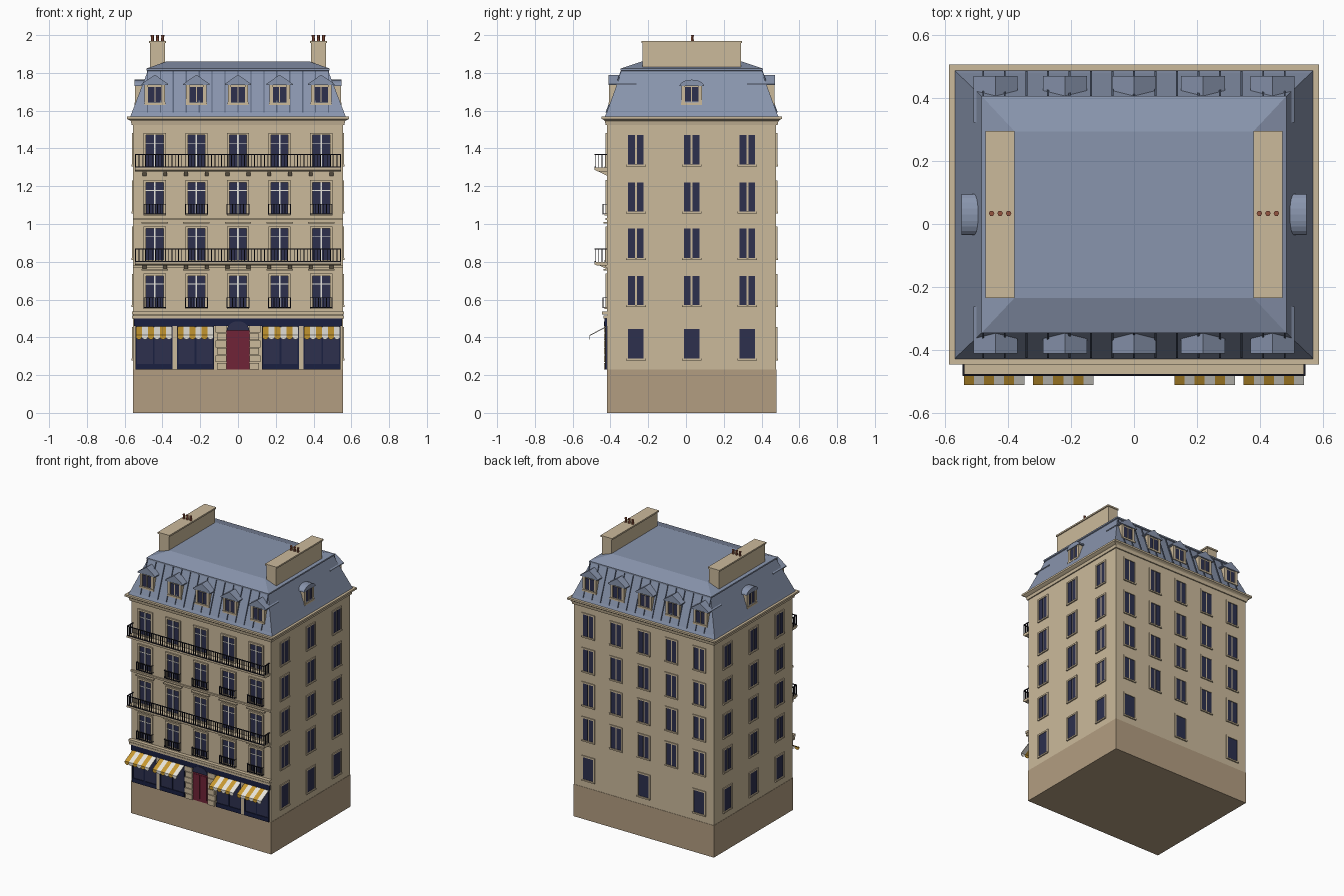
import bpy, bmesh, math
from mathutils import Vector, Matrix

if "Cube" in bpy.data.objects:
    bpy.data.objects.remove(bpy.data.objects["Cube"])

HX, HY, CY = 0.555, 0.4475, 0.03          # wall half sizes and y centre
COLS = [-0.44, -0.22, 0, 0.22, 0.44]
FLOORS = [0.57, 0.82, 1.065, 1.315]

STONE, BASE = (0.6, 0.49, 0.33), (0.45, 0.34, 0.22)
SLATE, SEAM = (0.25, 0.30, 0.42), (0.10, 0.13, 0.20)
GLASS, NAVY = (0.026, 0.03, 0.076), (0.01, 0.014, 0.053)
IRON, WINE = (0.01, 0.01, 0.018), (0.16, 0.017, 0.038)
GOLD, WHITE, CLAY = (0.58, 0.32, 0.03), (0.8, 0.78, 0.72), (0.3, 0.09, 0.05)

# facade frames: local (u along wall, d outward, z) -> world
def frame(ux, dx, ox, uy, dy, oy):
    return Matrix(((ux, dx, 0, ox), (uy, dy, 0, oy), (0, 0, 1, 0), (0, 0, 0, 1)))

FRONT = frame(1, 0, 0, 0, -1, CY - HY)
BACK = frame(-1, 0, 0, 0, 1, CY + HY)
RIGHT = frame(0, 1, HX, 1, 0, CY)
LEFT = frame(0, -1, -HX, -1, 0, CY)
MID = Matrix.Translation((0, CY, 0))

parts = {}

def get(name, color):
    if name not in parts:
        parts[name] = (bmesh.new(), color)
    return parts[name][0]

def loft(name, color, rings, M=MID):
    bm = get(name, color)
    vs = [[bm.verts.new(M @ Vector(p)) for p in r] for r in rings]
    n = len(vs[0])
    bm.faces.new(vs[0])
    bm.faces.new(vs[-1])
    for a, b in zip(vs, vs[1:]):
        for i in range(n):
            j = (i + 1) % n
            bm.faces.new((a[i], a[j], b[j], b[i]))

def box(name, color, M, u0, u1, d0, d1, z0, z1):
    r = [(u0, d0), (u1, d0), (u1, d1), (u0, d1)]
    loft(name, color, [[(u, d, z) for u, d in r] for z in (z0, z1)], M)

def front_prism(name, color, M, uz, d0, d1):
    loft(name, color, [[(u, d, z) for u, z in uz] for d in (d0, d1)], M)

def side_prism(name, color, M, dz, u0, u1):
    loft(name, color, [[(u, d, z) for d, z in dz] for u in (u0, u1)], M)

def rect(hx, hy, z):
    return [(-hx, -hy, z), (hx, -hy, z), (hx, hy, z), (-hx, hy, z)]

def arc(u, z, ru, rz, a0, a1, n=8):
    return [(u + ru * math.cos(a0 + (a1 - a0) * i / n), z + rz * math.sin(a0 + (a1 - a0) * i / n)) for i in range(n + 1)]

def surround(M, u, w, z0, z1, t, d):
    for s in (-1, 1):
        box("window_surrounds", STONE, M, u + s * w, u + s * (w + t), 0, d, z0, z1)
    box("window_surrounds", STONE, M, u - w - t, u + w + t, 0, d, z1, z1 + t)
    box("window_sills", STONE, M, u - w - t, u + w + t, 0, d + 0.003, z0 - 0.01, z0)

def railing(u0, u1, d, z0, z1, step):
    for z in (z0 + 0.006, z1):
        box("railings", IRON, FRONT, u0, u1, d - 0.003, d + 0.003, z - 0.005, z)
    n = round((u1 - u0) / step)
    for i in range(n + 1):
        u = u0 + (u1 - u0) * i / n
        box("railings", IRON, FRONT, u - 0.002, u + 0.002, d - 0.002, d + 0.002, z0, z1)

# base, walls, cornices, string courses
loft("base", BASE, [rect(HX + 0.002, HY + 0.002, z) for z in (0, 0.23)])
loft("walls", STONE, [rect(HX, HY, z) for z in (0.23, 1.57)])
loft("cornice", STONE, [rect(HX + a, HY + b, z) for a, b, z in
     [(0.008, 0.008, 1.525), (0.012, 0.012, 1.545), (0.022, 0.017, 1.55), (0.033, 0.03, 1.557), (0.033, 0.03, 1.57)]])
box("string_courses", STONE, FRONT, -0.56, 0.56, 0, 0.02, 0.50, 0.515)
box("string_courses", STONE, FRONT, -0.56, 0.56, 0, 0.026, 0.52, 0.537)
for z in (0.77, 1.02):
    box("string_courses", STONE, FRONT, -0.555, 0.555, 0, 0.01, z, z + 0.012)

# front windows with glazing bars and heads
for k, z in enumerate(FLOORS):
    for u in COLS:
        top = z + 0.155
        box("front_glass", GLASS, FRONT, u - 0.046, u + 0.046, 0, 0.002, z - 0.015, top)
        surround(FRONT, u, 0.046, z - 0.01, top, 0.013, 0.01)
        box("glazing_bars", WHITE, FRONT, u - 0.004, u + 0.004, 0, 0.006, z - 0.01, top)
        box("glazing_bars", WHITE, FRONT, u - 0.046, u + 0.046, 0, 0.005, z + 0.11, z + 0.115)
        if k < 2:
            box("window_heads", STONE, FRONT, u - 0.07, u + 0.07, 0, 0.018, top + 0.028, top + 0.036)
        if k in (0, 2):
            railing(u - 0.058, u + 0.058, 0.022, z - 0.015, z + 0.042, 0.0145)
            for s in (-1, 1):
                for zz in (z - 0.009, z + 0.042):
                    box("railings", IRON, FRONT, u + s * 0.058 - 0.002, u + s * 0.058 + 0.002, 0, 0.022, zz - 0.004, zz)
        else:
            for s in (-1, 1):
                uu = u + s * 0.055
                side_prism("balcony_brackets", STONE, FRONT,
                           [(0, z - 0.035), (0.05, z - 0.035), (0.02, z - 0.05), (0, z - 0.06)], uu - 0.01, uu + 0.01)

# long balconies
for z in (0.787, 1.287):
    side_prism("balcony_slabs", STONE, FRONT, [(0, z - 0.008), (0.05, z - 0.008), (0.066, z), (0.066, z + 0.012), (0, z + 0.012)], -0.545, 0.545)
    railing(-0.542, 0.542, 0.063, z + 0.012, z + 0.083, 0.0175)
    for s in (-0.542, 0.542):
        box("railings", IRON, FRONT, s - 0.003, s + 0.003, 0, 0.063, z + 0.078, z + 0.083)
        for d in (0.01, 0.027, 0.045):
            box("railings", IRON, FRONT, s - 0.002, s + 0.002, d - 0.002, d + 0.002, z + 0.012, z + 0.08)

# side and back windows
for M, us, ground in ((RIGHT, (-0.295, 0, 0.295), (-0.295, 0, 0.295)), (LEFT, (-0.295, 0, 0.295), (-0.295, 0, 0.295)), (BACK, COLS, (-0.44, 0, 0.44))):
    for u in us:
        for z in FLOORS:
            surround(M, u, 0.041, z, z + 0.155, 0.011, 0.006)
            for s in (-1, 1):
                box("plain_glass", GLASS, M, u + s * 0.005, u + s * 0.041, 0, 0.002, z, z + 0.155)
    for u in ground:
        surround(M, u, 0.041, 0.287, 0.445, 0.011, 0.006)
        box("plain_glass", GLASS, M, u - 0.041, u + 0.041, 0, 0.002, 0.287, 0.445)

# shopfronts and striped awnings
box("shop_fascia", NAVY, FRONT, -0.55, 0.55, 0, 0.013, 0.46, 0.50)
for c in (-0.445, -0.225, 0.225, 0.445):
    box("shop_glass", GLASS, FRONT, c - 0.098, c + 0.098, 0, 0.006, 0.23, 0.46)
    for s in (-0.098, -0.004, 0.09):
        box("shop_frames", NAVY, FRONT, c + s, c + s + 0.008, 0, 0.01, 0.23, 0.46)
    box("shop_frames", NAVY, FRONT, c - 0.098, c + 0.098, 0, 0.011, 0.23, 0.26)
    for i in range(6):
        u0 = c - 0.096 + 0.032 * i
        name, col = (("awning_gold", GOLD), ("awning_white", WHITE))[i % 2]
        side_prism(name, col, FRONT, [(0.006, 0.458), (0.094, 0.412), (0.094, 0.402), (0.090, 0.402), (0.090, 0.408), (0.006, 0.453)], u0, u0 + 0.032)
        front_prism(name, col, FRONT, arc(u0 + 0.016, 0.402, 0.016, 0.013, math.pi, 2 * math.pi), 0.090, 0.094)
for c in (-0.335, 0.335):
    box("shop_pilasters", STONE, FRONT, c - 0.011, c + 0.011, 0, 0.011, 0.23, 0.46)

# arched entrance with rusticated jambs
for s in (-1, 1):
    for i in range(6):
        z = 0.23 + i * 0.039
        box("door_quoins", STONE, FRONT, s * 0.062, s * (0.12 if i % 2 else 0.112), 0, 0.016, z, z + 0.035)
box("door", WINE, FRONT, -0.06, 0.06, 0, 0.006, 0.23, 0.435)
box("door", WINE, FRONT, -0.05, -0.006, 0, 0.009, 0.25, 0.42)
box("door", WINE, FRONT, 0.006, 0.05, 0, 0.009, 0.25, 0.42)
front_prism("fanlight", GLASS, FRONT, arc(0, 0.435, 0.06, 0.05, 0, math.pi, 12), 0, 0.016)

# mansard roof and standing seams
loft("mansard_roof", SLATE, [rect(*r) for r in
     [(0.57, 0.459, 1.57), (0.562, 0.45, 1.59), (0.478, 0.37, 1.81), (0.485, 0.377, 1.813), (0.485, 0.377, 1.823), (0.38, 0.265, 1.86)]])
for M in (FRONT, BACK):
    for i in range(-7, 8):
        u = i * 0.0685
        side_prism("roof_seams", SEAM, M, [(0.0025, 1.59), (0.0085, 1.59), (-0.0715, 1.81), (-0.0775, 1.81)], u - 0.003, u + 0.003)

# dormers
def dormer(M, u, roof, back):
    box("dormer_bodies", STONE, M, u - 0.052, u + 0.052, back, -0.018, 1.63, 1.74)
    box("dormer_glass", GLASS, M, u - 0.036, u + 0.036, -0.02, -0.015, 1.645, 1.725)
    box("dormer_bars", STONE, M, u - 0.003, u + 0.003, -0.02, -0.012, 1.645, 1.725)
    for s in (-1, 1):
        box("dormer_jambs", STONE, M, u + s * 0.036, u + s * 0.054, -0.03, -0.01, 1.635, 1.74)
    box("dormer_sills", STONE, M, u - 0.056, u + 0.056, -0.03, -0.006, 1.63, 1.643)
    front_prism("dormer_roofs", SLATE, M, roof, back, -0.006)

for M in (FRONT, BACK):
    for u in COLS:
        dormer(M, u, [(u - 0.07, 1.735), (u + 0.07, 1.735), (u + 0.07, 1.742), (u, 1.79), (u - 0.07, 1.742)], -0.155)
for M in (RIGHT, LEFT):
    dormer(M, 0, arc(0, 1.73, 0.065, 0.034, 0, math.pi, 10), -0.1)

# chimneys and pots
for s in (-1, 1):
    x = s * 0.426
    for h, e, z0, z1 in ((0.039, 0.261, 1.815, 1.957), (0.046, 0.266, 1.957, 1.968)):
        box("chimneys", STONE, MID, x - h, x + h, -e, e, z0, z1)
    for k in (-0.027, 0, 0.027):
        rings = [[(x + k + r * math.cos(a * math.pi / 3), 0.004 + r * math.sin(a * math.pi / 3), z) for a in range(6)]
                 for r, z in ((0.009, 1.965), (0.007, 1.992), (0.009, 1.993), (0.009, 2.0))]
        loft("chimney_pots", CLAY, rings)

# turn every collected part into an object
mats = {}
for name, (bm, color) in parts.items():
    bmesh.ops.recalc_face_normals(bm, faces=bm.faces[:])
    me = bpy.data.meshes.new(name)
    bm.to_mesh(me)
    bm.free()
    if color not in mats:
        mats[color] = bpy.data.materials.new("paint_%d" % len(mats))
        mats[color].diffuse_color = (*color, 1)
    me.materials.append(mats[color])
    bpy.context.collection.objects.link(bpy.data.objects.new(name, me))

for m in bpy.data.materials:
    if m.users and not m.is_grease_pencil:
        m.use_nodes = True
        m.node_tree.nodes["Principled BSDF"].inputs["Base Color"].default_value = m.diffuse_color
